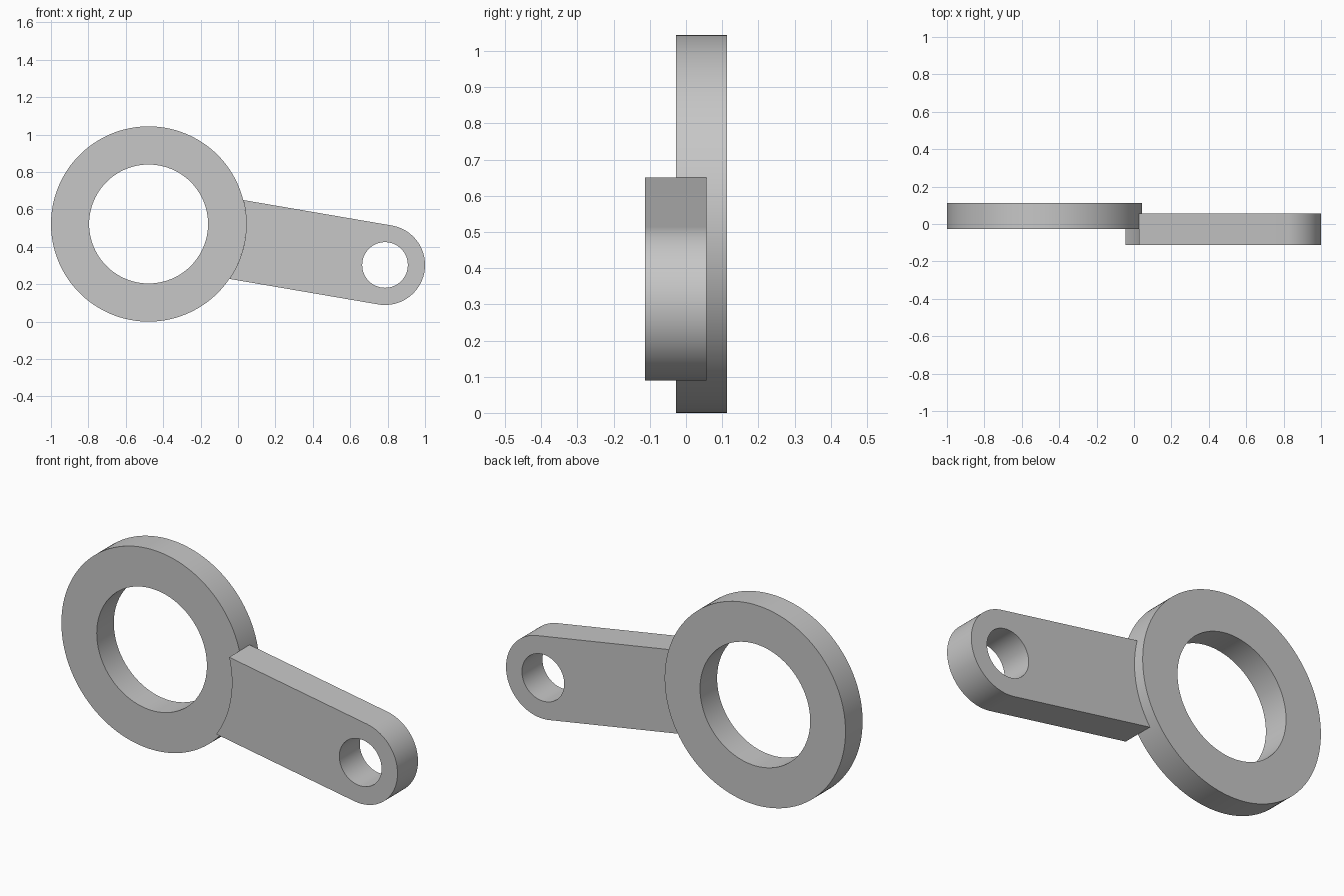
import bpy
import bmesh
from math import radians, degrees, asin, sin, cos, tau

cube = bpy.data.objects.get("Cube")
if cube:
    bpy.data.objects.remove(cube, do_unlink=True)

# Main dimensions
RING_CENTRE, RING_R, RING_HOLE_R = (-0.478, 0.522), 0.522, 0.318
EYE_CENTRE, EYE_R, EYE_HOLE_R = (0.786, 0.303), 0.214, 0.122
TILT = -10  # direction of the arm, in degrees

grey = bpy.data.materials.new("plain_grey")
grey.use_nodes = True
colour = (0.57, 0.57, 0.57, 1)
grey.diffuse_color = colour
grey.node_tree.nodes["Principled BSDF"].inputs["Base Color"].default_value = colour


def arc(centre, radius, start, end, steps):
    """Points along an arc in the xz plane, both ends included."""
    angles = [radians(start + (end - start) * i / steps) for i in range(steps + 1)]
    return [(centre[0] + radius * cos(a), centre[1] + radius * sin(a)) for a in angles]


def circle(centre, radius, steps):
    return arc(centre, radius, 0, 360, steps)[:-1]


def plate(name, loops, y_front, y_back):
    """Solid plate from an outline and its holes."""
    bm = bmesh.new()
    caps = {y_front: [], y_back: []}
    for loop in loops:
        rows = [[bm.verts.new((x, y, z)) for x, z in loop] for y in caps]
        n = len(loop)
        for i in range(n):
            j = (i + 1) % n
            bm.faces.new((rows[0][i], rows[0][j], rows[1][j], rows[1][i]))
            for row, edges in zip(rows, caps.values()):
                edges.append(bm.edges.get((row[i], row[j])))
    for edges in caps.values():
        bmesh.ops.triangle_fill(bm, edges=edges, use_beauty=True, normal=(0, -1, 0))
    bmesh.ops.recalc_face_normals(bm, faces=bm.faces)
    mesh = bpy.data.meshes.new(name)
    bm.to_mesh(mesh)
    bm.free()
    mesh.materials.append(grey)
    obj = bpy.data.objects.new(name, mesh)
    bpy.context.collection.objects.link(obj)
    bpy.ops.object.select_all(action="DESELECT")
    obj.select_set(True)
    bpy.context.view_layer.objects.active = obj
    bpy.ops.object.shade_smooth_by_angle(angle=radians(30))
    return obj


# Large ring
plate("ring",
      [circle(RING_CENTRE, RING_R, 128), circle(RING_CENTRE, RING_HOLE_R, 96)],
      -0.028, 0.113)

# Arm: rounded at the eye, hollowed to fit round the ring at the other end
spread = degrees(asin(EYE_R / RING_R))
outline = (arc(EYE_CENTRE, EYE_R, TILT - 90, TILT + 90, 48)
           + arc(RING_CENTRE, RING_R, TILT + spread, TILT - spread, 24))
plate("arm", [outline, circle(EYE_CENTRE, EYE_HOLE_R, 64)], -0.113, 0.056)
